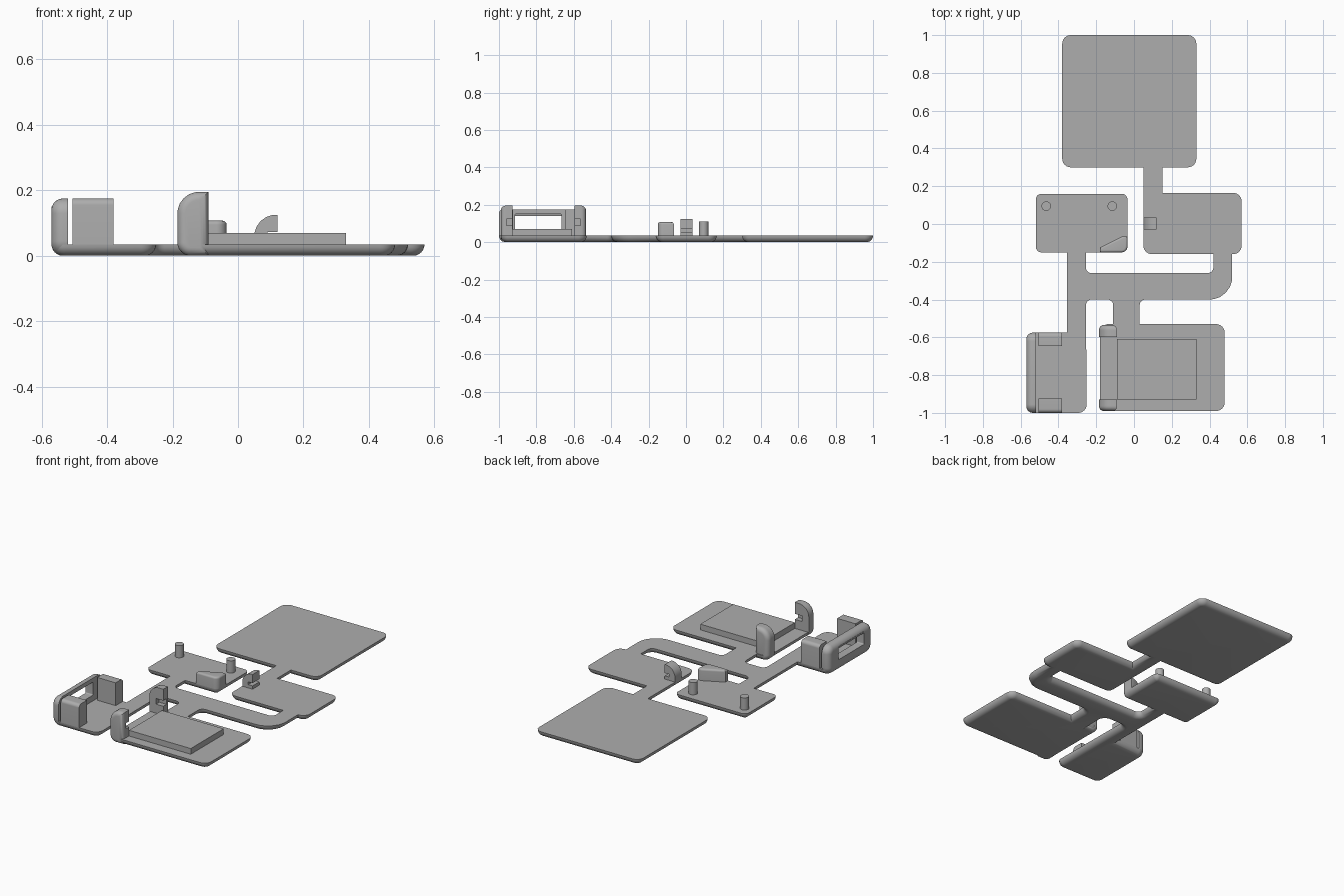
import bpy, bmesh, math
from mathutils import Vector

cube = bpy.data.objects.get("Cube")
if cube:
    bpy.data.objects.remove(cube, do_unlink=True)

GREY = (0.42, 0.42, 0.42, 1)
mat = bpy.data.materials.new("plain grey")
mat.use_nodes = True
mat.diffuse_color = GREY
bsdf = next(n for n in mat.node_tree.nodes if n.type == 'BSDF_PRINCIPLED')
bsdf.inputs["Base Color"].default_value = GREY
bsdf.inputs["Roughness"].default_value = 0.6

ARC = 6
PLACE = {
    'x': lambda u, v, w: (w, u, v),
    'y': lambda u, v, w: (u, w, v),
    'z': lambda u, v, w: (u, v, w),
}


def outline(corners, inset=0.0):
    """Loop of 2D points from (u, v, radius) corners, moved inward by inset."""
    pts = [Vector(c[:2]) for c in corners]
    count = len(pts)
    area = sum(pts[i - 1].cross(pts[i]) for i in range(count))
    side = 1 if area > 0 else -1
    loop = []
    for i, p in enumerate(pts):
        a = (p - pts[i - 1]).normalized()
        b = (pts[(i + 1) % count] - p).normalized()
        na = Vector((-a.y, a.x)) * side
        nb = Vector((-b.y, b.x)) * side
        miter = (na + nb) / (1 + na.dot(nb))
        q = p + miter * inset
        radius = corners[i][2]
        if not radius:
            loop.append(q)
            continue
        turn = 1 if a.cross(b) * side > 0 else -1
        radius = max(radius - turn * inset, 0.002)
        centre = q + miter * radius * turn
        for k in range(ARC + 1):
            loop.append(centre - na.lerp(nb, k / ARC).normalized() * radius * turn)
    return loop


def loft(name, rings, axis, closed=False):
    """Skin a list of (loop, position along axis) rings."""
    bm = bmesh.new()
    place = PLACE[axis]
    rows = [[bm.verts.new(place(p.x, p.y, w)) for p in loop] for loop, w in rings]
    pairs = list(zip(rows, rows[1:]))
    if closed:
        pairs.append((rows[-1], rows[0]))
    else:
        bm.faces.new(rows[0])
        bm.faces.new(rows[-1])
    for low, high in pairs:
        for i in range(len(low)):
            bm.faces.new((low[i - 1], low[i], high[i], high[i - 1]))
    bmesh.ops.recalc_face_normals(bm, faces=bm.faces)
    mesh = bpy.data.meshes.new(name)
    bm.to_mesh(mesh)
    bm.free()
    mesh.materials.append(mat)
    obj = bpy.data.objects.new(name, mesh)
    bpy.context.collection.objects.link(obj)
    bpy.ops.object.select_all(action='DESELECT')
    obj.select_set(True)
    bpy.context.view_layer.objects.active = obj
    bpy.ops.object.shade_smooth_by_angle(angle=math.radians(35))
    return obj


def rounded_rings(corners, start, end, soft):
    """Rings whose rim at the start end is rounded by soft."""
    way = 1 if end > start else -1
    rings = []
    if soft:
        for k in range(ARC + 1):
            t = k / ARC * math.pi / 2
            rings.append((outline(corners, soft * (1 - math.sin(t))),
                          start + way * soft * (1 - math.cos(t))))
    else:
        rings.append((outline(corners), start))
    if abs(rings[-1][1] - end) > 1e-5:
        rings.append((outline(corners), end))
    return rings


def prism(name, corners, axis, start, end, soft=0.0):
    return loft(name, rounded_rings(corners, start, end, soft), axis)


def rect(u0, u1, v0, v1, r=0.0):
    return [(u0, v0, r), (u1, v0, r), (u1, v1, r), (u0, v1, r)]


# Connected base plates and strips, rounded underneath
TOP = 0.035
S, M, L = 0.03, 0.045, 0.12
base = [
    (-.38, .3, M), (-.38, 1, M), (.33, 1, M), (.33, .3, M), (.15, .3, 0),
    (.15, .165, 0), (.57, .165, M), (.57, -.16, M), (.52, -.16, 0),
    (.52, -.4, L), (.03, -.4, S), (.03, -.53, 0), (.48, -.53, M),
    (.48, -.99, M), (-.18, -.99, M), (-.18, -.53, M), (-.11, -.53, 0),
    (-.11, -.4, S), (-.255, -.4, S), (-.25, -1, M), (-.57, -1, M),
    (-.57, -.575, M), (-.355, -.575, 0), (-.355, -.15, 0), (-.52, -.15, S),
    (-.52, .16, S), (-.035, .16, S), (-.035, -.15, S), (-.255, -.15, 0),
    (-.255, -.26, S), (.42, -.26, S), (.42, -.16, 0), (.05, -.16, M),
    (.05, .3, 0),
]
prism("base_plates", base, 'z', 0, TOP, TOP)

# Raised pad on the front plate
prism("raised_pad", rect(-.09, .33, -.93, -.61), 'z', TOP, .07)

# Upright wall with a window on the small front plate
wall = rect(-1, -.575, 0, .175, M)
window = rect(-.915, -.665, .07, .15, .006)
rings = rounded_rings(wall, -.57, -.52, .035)
rings += [(outline(window), -.52), (outline(window), -.57)]
loft("window_wall", rings, 'x', closed=True)

# Blocks beside the wall
for name, outer, inner in (("front_block", -1, -.925), ("back_block", -.575, -.645)):
    prism(name, [(outer, TOP, 0), (outer, .175, .02), (inner, .175, 0),
                 (inner, TOP, 0)], 'x', -.505, -.38)


def notched(x0, x1, z0, z1, r_low, r_top, depth, n0, n1):
    """Hook profile with a slot open to +x."""
    return [(x0, z0, r_low), (x0, z1, r_top), (x1, z1, 0), (x1, n1, 0),
            (x1 - depth, n1, 0), (x1 - depth, n0, 0), (x1, n0, 0), (x1, z0, 0)]


# Hooks: solid rounded cheek outside, slotted half inside
cheek = [(-.185, 0, .04), (-.185, .195, .065), (-.09, .195, 0), (-.09, 0, 0)]
slotted = notched(-.185, -.09, 0, .195, .04, .065, .05, .09, .125)
for name, outer, way in (("front_hook", -.99, 1), ("back_hook", -.535, -1)):
    prism(name + "_cheek", cheek, 'y', outer, outer + way * .03, .025)
    prism(name + "_slot", slotted, 'y', outer + way * .03, outer + way * .062)

# Small catch on the middle plate
prism("small_catch", notched(.05, .12, .02, .125, 0, .065, .03, .055, .072),
      'y', -.03, .035)

# Pins and wedge on the hinge plate
for name, x in (("right_pin", -.465), ("left_pin", -.115)):
    prism(name, rect(x - .025, x + .025, .07, .12, .0249), 'z', TOP, .11)
wedge = [(-.18, -.15, 0), (-.035, -.15, .03), (-.035, -.065, 0),
         (-.06, -.065, 0), (-.18, -.125, 0)]
prism("wedge", wedge, 'z', .107, TOP, .012)
